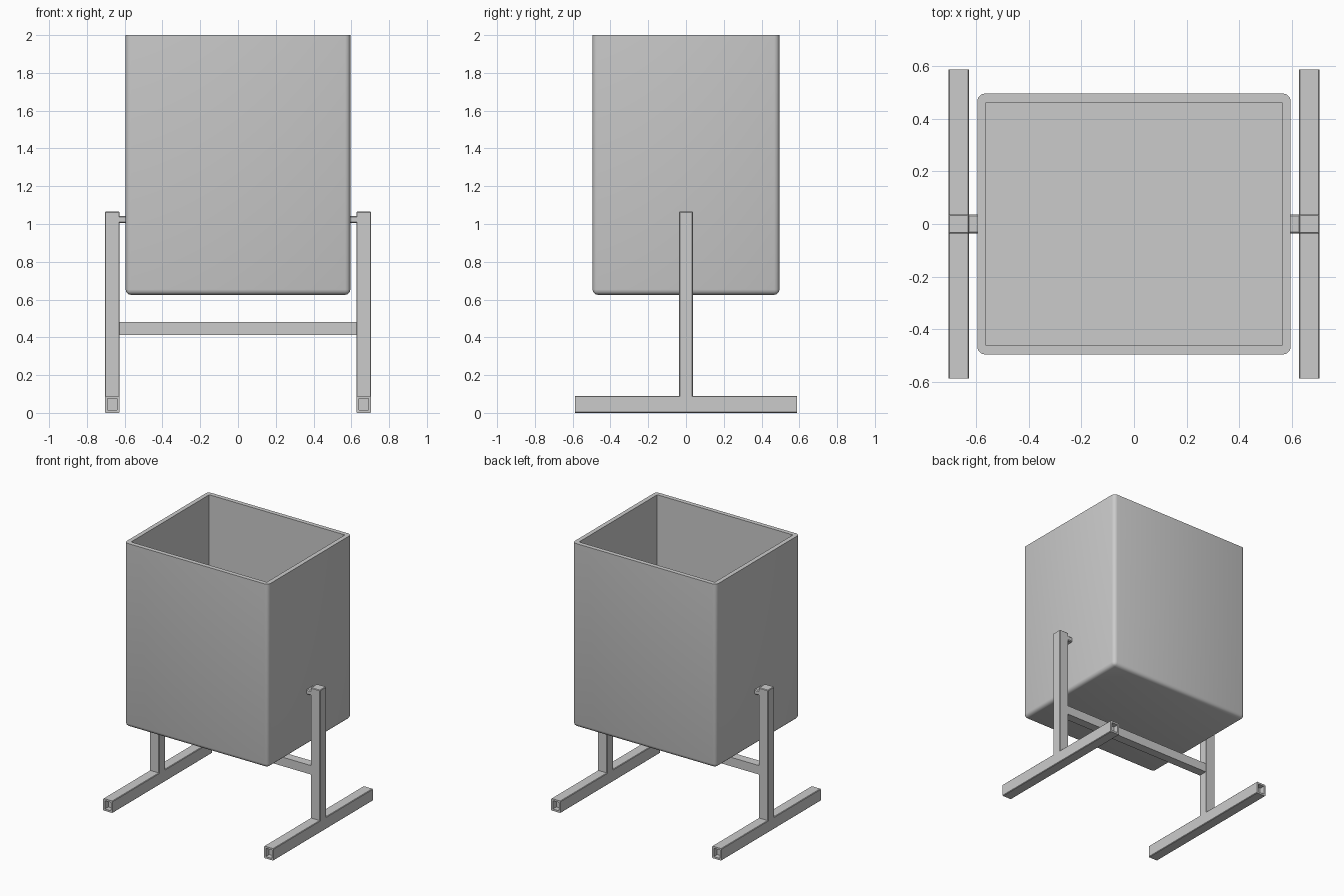
import bpy, bmesh
from math import radians
from mathutils import Vector

if "Cube" in bpy.data.objects:
    bpy.data.objects.remove(bpy.data.objects["Cube"])


def new_box(lo, hi):
    """bmesh box spanning two opposite corners"""
    lo, hi = Vector(lo), Vector(hi)
    bm = bmesh.new()
    bmesh.ops.create_cube(bm, size=1)
    for v in bm.verts:
        v.co = Vector(((lo[i] + hi[i]) / 2 + v.co[i] * (hi[i] - lo[i]) for i in range(3)))
    return bm


def face_towards(bm, direction):
    d = Vector(direction)
    bm.normal_update()
    return max((f for f in bm.faces if f.normal.dot(d) > 0.9),
               key=lambda f: f.calc_center_median().dot(d))


def recess(bm, direction, rim, depth):
    """inset one end face and sink it inwards; returns the sunken face"""
    f = face_towards(bm, direction)
    bmesh.ops.inset_region(bm, faces=[f], thickness=rim, use_even_offset=True)
    walls = bmesh.ops.extrude_discrete_faces(bm, faces=[f])["faces"]
    bmesh.ops.translate(bm, verts=walls[0].verts, vec=Vector(direction) * -depth)
    return walls[0]


def bevel(bm, edges, offset, segments):
    bmesh.ops.bevel(bm, geom=edges, offset=offset, segments=segments, profile=0.5,
                    affect='EDGES', clamp_overlap=False)


def finish(bm, name):
    bm.normal_update()
    me = bpy.data.meshes.new(name)
    bm.to_mesh(me)
    bm.free()
    ob = bpy.data.objects.new(name, me)
    bpy.context.collection.objects.link(ob)
    bpy.ops.object.select_all(action='DESELECT')
    ob.select_set(True)
    bpy.context.view_layer.objects.active = ob
    bpy.ops.object.shade_smooth_by_angle(angle=radians(35))
    return ob


# open bin with rounded upright and bottom edges
X, Y, Z0, Z1 = 0.595, 0.495, 0.625, 2.0
bm = new_box((-X, -Y, Z0), (X, Y, Z1))
outer = [e for e in bm.edges if any(v.co.z < 1 for v in e.verts)]
recess(bm, (0, 0, 1), 0.033, Z1 - Z0 - 0.033)
bevel(bm, [e for e in outer if e.is_valid], 0.028, 3)
finish(bm, "bin")

# crossbar joining the two posts
bm = new_box((-0.635, -0.033, 0.413), (0.635, 0.033, 0.48))
finish(bm, "crossbar")

# side frames: foot tube, post and pivot bracket
for s, side in ((-1, "left"), (1, "right")):
    def span(a, b):
        return min(s * a, s * b), max(s * a, s * b)

    x0, x1 = span(0.627, 0.705)
    bm = new_box((x0, -0.587, 0), (x1, 0.587, 0.09))
    edges = [e for e in bm.edges if abs(e.verts[0].co.y - e.verts[1].co.y) > 1]
    recess(bm, (0, -1, 0), 0.014, 0.04)
    recess(bm, (0, 1, 0), 0.014, 0.04)
    bevel(bm, edges, 0.004, 1)
    finish(bm, side + "_foot")

    bm = new_box((x0, -0.037, 0.085), (x1, 0.037, 1.065))
    bevel(bm, [e for e in bm.edges if any(v.co.z > 1 for v in e.verts)], 0.004, 1)
    finish(bm, side + "_post")

    x0, x1 = span(0.585, 0.64)
    bm = new_box((x0, -0.037, 1.005), (x1, 0.037, 1.042))
    bevel(bm, [e for e in bm.edges if abs(e.verts[0].co.x - e.verts[1].co.x) > 0.03], 0.006, 1)
    finish(bm, side + "_pivot")
